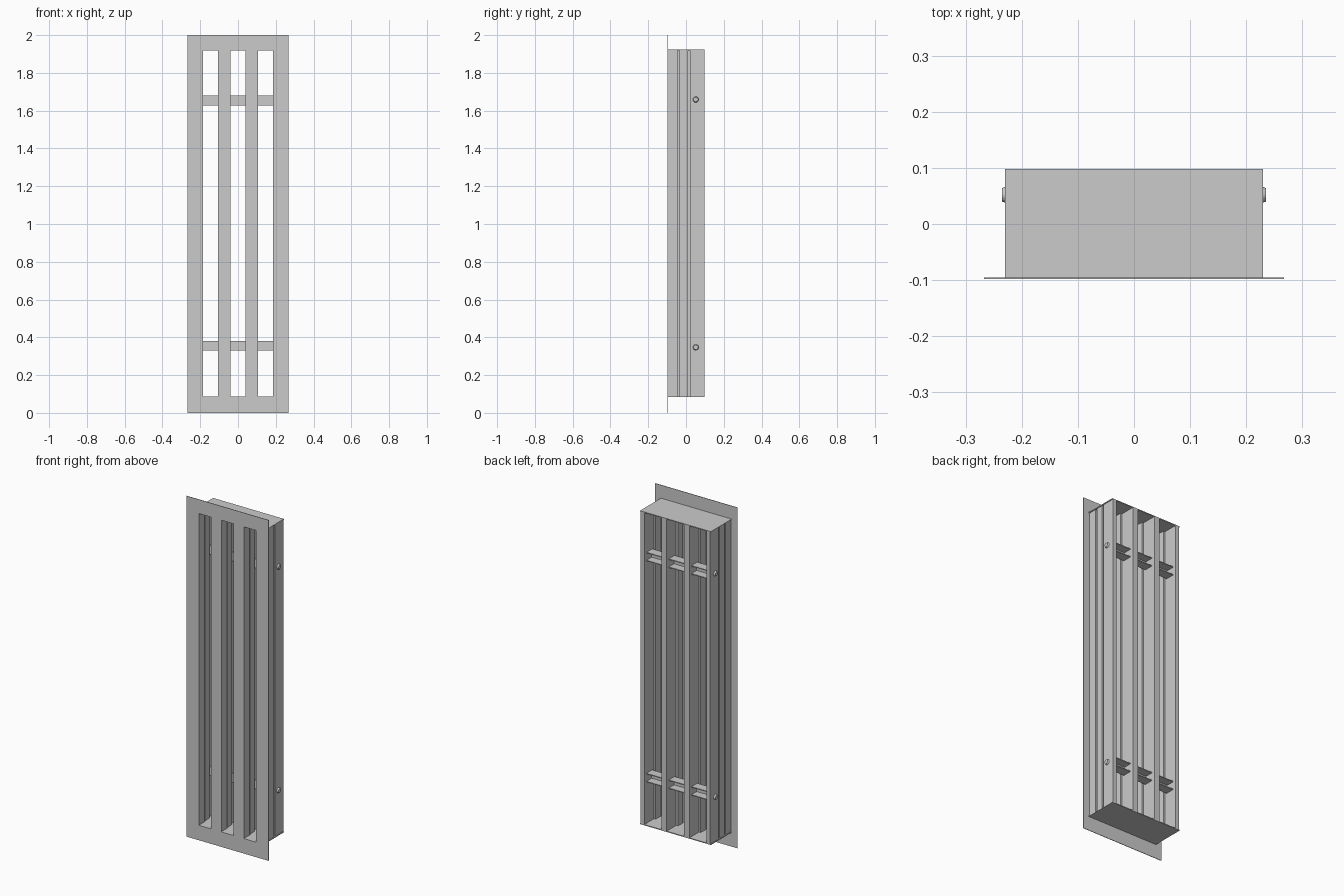
import bpy, bmesh, math
from mathutils import Matrix

if "Cube" in bpy.data.objects:
    bpy.data.objects.remove(bpy.data.objects["Cube"])

Z0, Z1 = 0.088, 1.918          # ends of the extruded section


def make_object(name, bm):
    bmesh.ops.recalc_face_normals(bm, faces=bm.faces)
    mesh = bpy.data.meshes.new(name)
    bm.to_mesh(mesh)
    bm.free()
    ob = bpy.data.objects.new(name, mesh)
    bpy.context.collection.objects.link(ob)
    return ob


def add_box(bm, x0, x1, y0, y1, z0, z1):
    m = (Matrix.Translation(((x0 + x1) / 2, (y0 + y1) / 2, (z0 + z1) / 2))
         @ Matrix.Diagonal((x1 - x0, y1 - y0, z1 - z0, 1)))
    bmesh.ops.create_cube(bm, size=1, matrix=m)


def box(name, *dims):
    bm = bmesh.new()
    add_box(bm, *dims)
    return make_object(name, bm)


def extrude_z(name, points, z0, z1):
    bm = bmesh.new()
    face = bm.faces.new([bm.verts.new((x, y, z0)) for x, y in points])
    res = bmesh.ops.extrude_face_region(bm, geom=[face])
    verts = [v for v in res["geom"] if isinstance(v, bmesh.types.BMVert)]
    bmesh.ops.translate(bm, verts=verts, vec=(0, 0, z1 - z0))
    return make_object(name, bm)


# Front plate with three tall slots, made as a grid of cells without the holes
xs = [-0.267, -0.185, -0.107, -0.040, 0.040, 0.107, 0.185, 0.267]
zs = [0, Z0, Z1, 2]
bm = bmesh.new()
grid = [[bm.verts.new((x, -0.098, z)) for z in zs] for x in xs]
for i in range(7):
    for j in range(3):
        if j == 1 and i in (1, 3, 5):
            continue
        bm.faces.new((grid[i][j], grid[i + 1][j], grid[i + 1][j + 1], grid[i][j + 1]))
res = bmesh.ops.extrude_face_region(bm, geom=bm.faces[:])
bmesh.ops.translate(bm, vec=(0, 0.003, 0),
                    verts=[v for v in res["geom"] if isinstance(v, bmesh.types.BMVert)])
make_object("front_plate", bm)

# End caps
box("bottom_cap", -0.23, 0.23, -0.095, 0.098, Z0 - 0.005, Z0)
box("top_cap", -0.23, 0.23, -0.095, 0.098, Z1, Z1 + 0.005)

# Stepped, grooved half profile shared by dividers and side walls: (width, y)
half = [(0.033, -0.095), (0.033, -0.044), (0.022, -0.044), (0.022, -0.036),
        (0.030, -0.036), (0.027, 0.010), (0.017, 0.010), (0.017, 0.098)]

# Dividers between the slots
for side, cx in (("left", -0.0735), ("right", 0.0735)):
    pts = [(cx + w, y) for w, y in half] + [(cx - w, y) for w, y in reversed(half)]
    extrude_z(side + "_divider", pts, Z0, Z1)

# Side walls: same steps inside, two narrow grooves outside
outer = [(0.226, 0.098), (0.226, 0.020), (0.216, 0.020), (0.216, 0.010),
         (0.226, 0.010), (0.226, -0.034), (0.216, -0.034), (0.216, -0.044),
         (0.226, -0.044), (0.226, -0.095)]
for side, s in (("left", -1), ("right", 1)):
    pts = [(s * (0.219 - w), y) for w, y in half] + [(s * x, y) for x, y in outer]
    extrude_z(side + "_wall", pts, Z0, Z1)

# Cross channels open to the back, with bolt heads on both sides
for level, z in (("lower", 0.355), ("upper", 1.653)):
    bm = bmesh.new()
    h, t, y0, y1 = 0.026, 0.005, 0.025, 0.078
    add_box(bm, -0.205, 0.205, y0, y0 + t, z - h, z + h)
    add_box(bm, -0.205, 0.205, y0 + t, y1, z - h, z - h + t)
    add_box(bm, -0.205, 0.205, y0 + t, y1, z + h - t, z + h)
    make_object(level + "_cross_channel", bm)
    for side, s in (("left", -1), ("right", 1)):
        zb = 0.347 if level == "lower" else 1.659
        bm = bmesh.new()
        bmesh.ops.create_cone(
            bm, cap_ends=True, segments=16, radius1=0.017, radius2=0.012, depth=0.012,
            matrix=Matrix.Translation((s * 0.229, 0.052, zb))
            @ Matrix.Rotation(s * math.pi / 2, 4, 'Y'))
        make_object(f"{level}_{side}_bolt", bm)
